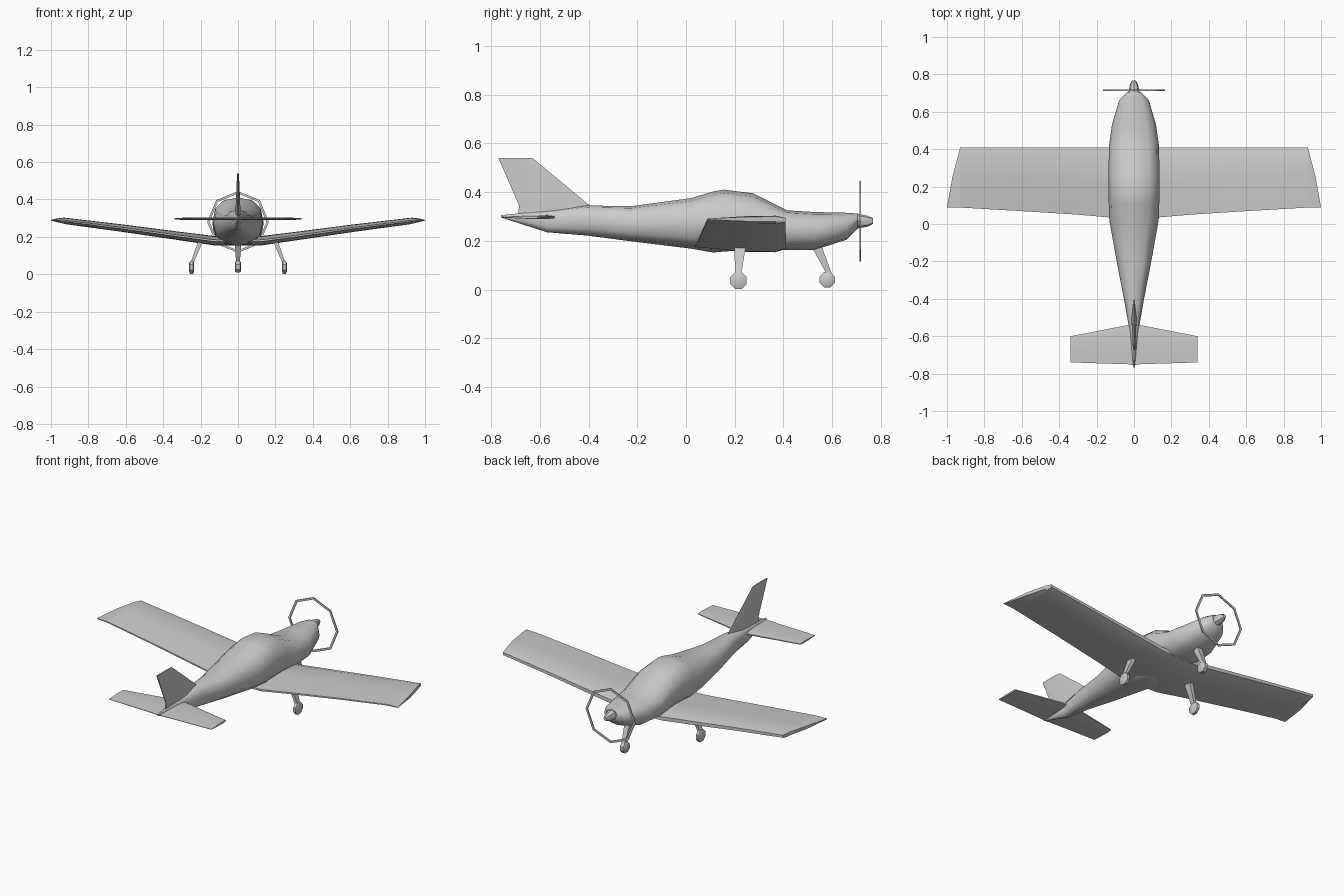
import bpy, bmesh, math
from mathutils import Vector

if "Cube" in bpy.data.objects:
    bpy.data.objects.remove(bpy.data.objects["Cube"])


def loft(name, rings, angle=30, mirror=False):
    """Skin a list of equal-length point rings and cap both ends."""
    bm = bmesh.new()
    rows = [[bm.verts.new(p) for p in r] for r in rings]
    n = len(rows[0])
    for a, b in zip(rows, rows[1:]):
        for i in range(n):
            j = (i + 1) % n
            bm.faces.new((a[i], a[j], b[j], b[i]))
    bm.faces.new(rows[0])
    bm.faces.new(rows[-1])
    bmesh.ops.recalc_face_normals(bm, faces=bm.faces)
    me = bpy.data.meshes.new(name)
    bm.to_mesh(me)
    bm.free()
    ob = bpy.data.objects.new(name, me)
    bpy.context.collection.objects.link(ob)
    if mirror:
        ob.modifiers.new("Mirror", 'MIRROR')
    smooth(ob, angle)
    return ob


def smooth(ob, angle):
    bpy.ops.object.select_all(action='DESELECT')
    ob.select_set(True)
    bpy.context.view_layer.objects.active = ob
    bpy.ops.object.shade_smooth_by_angle(angle=math.radians(angle))


def oval(y, top, bottom, half, power=2.4, n=12):
    """Rounded-box cross-section of the body at station y."""
    pts = []
    for i in range(n):
        t = 2 * math.pi * i / n
        c, s = math.cos(t), math.sin(t)
        x = half * math.copysign(abs(c) ** (2 / power), c)
        z = (top + bottom) / 2 + (top - bottom) / 2 * math.copysign(abs(s) ** (2 / power), s)
        pts.append((x, y, z))
    return pts


def airfoil(x, front, back, z, thick):
    """Wing section with a blunt nose and a thin tail."""
    c = front - back
    h = thick / 2
    return [(x, front, z - h * .45), (x, front, z + h * .45), (x, front - c * .12, z + h),
            (x, front - c * .5, z + h * .9), (x, back, z + h * .2), (x, back, z - h * .2),
            (x, front - c * .5, z - h * .9), (x, front - c * .12, z - h)]


def box_ring(center, dx, dy):
    x, y, z = center
    return [(x - dx, y - dy, z), (x + dx, y - dy, z), (x + dx, y + dy, z), (x - dx, y + dy, z)]


def wheel(name, loc, radius, width, mirror=False):
    x0, y0, z0 = loc
    rings = []
    for dx, r in ((-.5, .7), (-.3, 1), (.3, 1), (.5, .7)):
        rings.append([(x0 + dx * width, y0 + r * radius * math.cos(a), z0 + r * radius * math.sin(a))
                      for a in [math.pi * (k + .5) / 4 for k in range(8)]])
    return loft(name, rings, 40, mirror)


# Fuselage with canopy hump: y, top, bottom, half width
stations = [(-.76, .305, .296, .004), (-.57, .325, .235, .024), (-.41, .345, .222, .052),
            (-.225, .342, .198, .088), (.02, .375, .168, .132), (.11, .402, .152, .135),
            (.155, .41, .156, .136), (.275, .395, .163, .136), (.415, .325, .163, .134),
            (.53, .318, .163, .118), (.66, .315, .205, .08), (.705, .312, .25, .038)]
loft("fuselage", [oval(*s) for s in stations], 50)

# Propeller spinner
loft("spinner", [oval(.70, .312, .25, .031, 2, 8), oval(.745, .303, .258, .022, 2, 8),
                 oval(.768, .292, .27, .01, 2, 8)], 40)

# Thin octagonal propeller ring
ring = []
for k in range(9):
    a = math.pi * k / 4
    ring.append([(r * math.sin(a), .715 + d, .28 + r * math.cos(a))
                 for r, d in ((.152, -.003), (.165, -.003), (.165, .003), (.152, .003))])
loft("propeller_ring", ring, 20)

# Wings with dihedral and raked tips
loft("wings", [airfoil(0, .41, .035, .178, .05), airfoil(.13, .41, .035, .18, .05),
               airfoil(.30, .41, .05, .203, .046), airfoil(.62, .408, .07, .247, .04),
               airfoil(.93, .408, .088, .286, .034)], 30, True)
tip = []
for p in airfoil(.93, .408, .088, .286, .034):
    f = (p[1] - .088) / .32
    outer = 1.0 - .02 * f / .4 if f < .4 else .98 - .05 * (f - .4) / .6
    tip.append((outer, p[1], .289 + (p[2] - .286) * .6))
loft("wing_tips", [airfoil(.93, .408, .088, .286, .034), tip], 30, True)

# Tailplane
loft("tailplane", [airfoil(0, -.53, -.755, .297, .016), airfoil(.03, -.54, -.75, .297, .016),
                   airfoil(.34, -.60, -.74, .297, .010)], 30, True)

# Tail fin
fin = []
for y0, y1, z, w in ((-.37, -.69, .305, .016), (-.395, -.685, .345, .013), (-.63, -.77, .54, .005)):
    z0 = .30 if z == .305 else z
    fin.append([(0, y0, z), (w, y0 - .4 * (y0 - y1), z0), (.003, y1, z0),
                (-.003, y1, z0), (-w, y0 - .4 * (y0 - y1), z0)])
loft("tail_fin", fin, 20)

# Landing gear
loft("main_gear_legs", [box_ring((.195, .223, .19), .013, .024),
                        box_ring((.25, .213, .05), .008, .012)], 20, True)
wheel("main_wheels", (.248, .215, .037), .037, .026, True)
loft("nose_gear_leg", [box_ring((0, .53, .19), .018, .022),
                       box_ring((0, .592, .055), .010, .010)], 20)
wheel("nose_wheel", (0, .58, .04), .034, .034)
